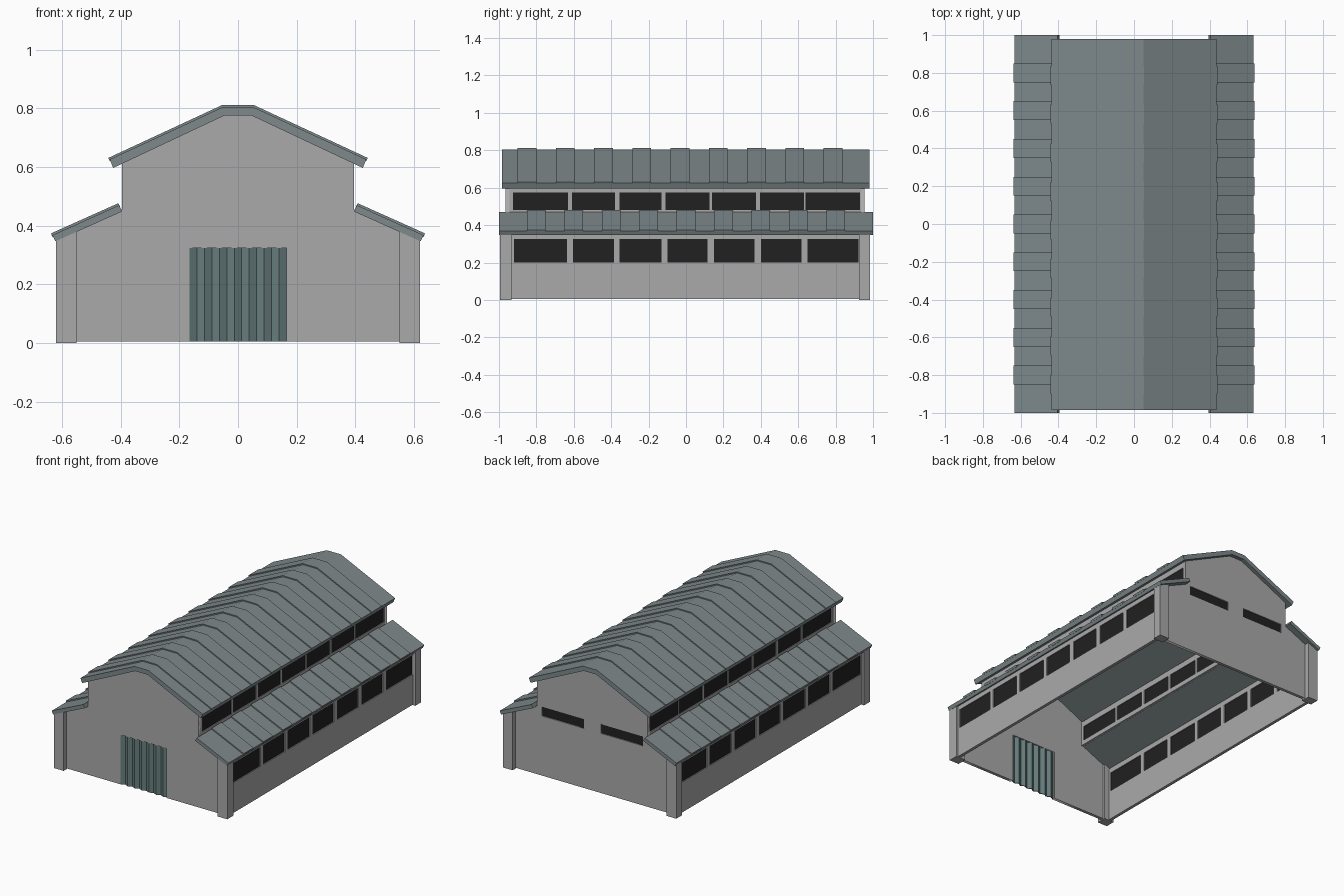
import bpy, bmesh

if "Cube" in bpy.data.objects:
    bpy.data.objects.remove(bpy.data.objects["Cube"])


def material(name, rgb):
    m = bpy.data.materials.new(name)
    m.diffuse_color = (*rgb, 1)
    m.use_nodes = True
    m.node_tree.nodes["Principled BSDF"].inputs["Base Color"].default_value = m.diffuse_color
    return m


ROOF = material("roof_grey", (0.21, 0.25, 0.26))
DOOR = material("door_teal", (0.14, 0.21, 0.21))
GLASS = material("dark_glass", (0.015, 0.015, 0.015))
WALL = material("wall_grey", (0.4, 0.4, 0.4))


def finish(name, bm, mat):
    bmesh.ops.recalc_face_normals(bm, faces=bm.faces)
    me = bpy.data.meshes.new(name)
    bm.to_mesh(me)
    bm.free()
    me.materials.append(mat)
    ob = bpy.data.objects.new(name, me)
    bpy.context.collection.objects.link(ob)
    return ob


def add_prism(bm, pts, y0, y1):
    """Extrude an x-z outline along y."""
    a = [bm.verts.new((x, y0, z)) for x, z in pts]
    b = [bm.verts.new((x, y1, z)) for x, z in pts]
    bm.faces.new(a)
    bm.faces.new(b)
    n = len(pts)
    for i in range(n):
        j = (i + 1) % n
        bm.faces.new((a[i], a[j], b[j], b[i]))


def add_box(bm, x, y, z):
    add_prism(bm, [(x[0], z[0]), (x[1], z[0]), (x[1], z[1]), (x[0], z[1])], *y)


def mirrored(half):
    return half + [(-x, z) for x, z in reversed(half)]


def gable(name, outline, holes, y0, y1):
    """Flat wall with window holes, made from a filled 2D curve."""
    cu = bpy.data.curves.new(name, 'CURVE')
    cu.dimensions, cu.fill_mode, cu.extrude = '2D', 'BOTH', (y1 - y0) / 2
    for pts in [outline] + holes:
        sp = cu.splines.new('POLY')
        sp.points.add(len(pts) - 1)
        for p, (x, z) in zip(sp.points, pts):
            p.co = (x, z, 0, 1)
        sp.use_cyclic_u = True
    ob = bpy.data.objects.new(name, cu)
    bpy.context.collection.objects.link(ob)
    ob.rotation_euler.x = 1.5707963
    ob.location.y = (y0 + y1) / 2
    bpy.ops.object.select_all(action='DESELECT')
    ob.select_set(True)
    bpy.context.view_layer.objects.active = ob
    bpy.ops.object.convert(target='MESH')
    ob = bpy.context.object
    ob.data.materials.clear()
    ob.data.materials.append(WALL)


def window_wall(side, name, x0, x1, y0, y1, z0, z1, sill, head, wins):
    """Side wall built around a row of windows, with recessed panes."""
    xs = (side * x0, side * x1)
    bm = bmesh.new()
    add_box(bm, xs, (y0, y1), (z0, sill))
    add_box(bm, xs, (y0, y1), (head, z1))
    edges = [y0] + [v for w in wins for v in w] + [y1]
    for a, b in zip(edges[::2], edges[1::2]):
        add_box(bm, xs, (a, b), (sill, head))
    finish(name + "_wall", bm, WALL)
    bm = bmesh.new()
    inset = (x1 - x0) * 0.3
    for w in wins:
        add_box(bm, (side * (x0 + inset), side * (x1 - inset)), w, (sill, head))
    finish(name + "_windows", bm, GLASS)


# Gable ends: front has a door opening, back has two windows
half = [(0.60, 0.005), (0.60, 0.362), (0.395, 0.455), (0.395, 0.613), (0.045, 0.779)]
door_notch = [(-0.165, 0.005), (-0.165, 0.325), (0.165, 0.325), (0.165, 0.005)]
gable("front_gable_wall", mirrored(half) + door_notch, [], -0.965, -0.945)
holes = [[(s * 0.06, 0.39), (s * 0.36, 0.39), (s * 0.36, 0.45), (s * 0.06, 0.45)]
         for s in (-1, 1)]
gable("back_gable_wall", mirrored(half), holes, 0.935, 0.955)
bm = bmesh.new()
for s in (-1, 1):
    add_box(bm, (s * 0.06, s * 0.36), (0.941, 0.949), (0.39, 0.45))
finish("back_windows", bm, GLASS)

# Folded door sheet
bm = bmesh.new()
n, w = 13, 0.33 / 13
front = [(-0.165 + i * w, -0.965 + 0.014 * (i % 2)) for i in range(n + 1)]
ring = front + [(x, y + 0.006) for x, y in reversed(front)]
lo = [bm.verts.new((x, y, 0.005)) for x, y in ring]
hi = [bm.verts.new((x, y, 0.325)) for x, y in ring]
m = len(ring)
for i in range(m):
    j = (i + 1) % m
    bm.faces.new((lo[i], lo[j], hi[j], hi[i]))
for i in range(n):
    for v in (lo, hi):
        bm.faces.new((v[i], v[i + 1], v[m - 2 - i], v[m - 1 - i]))
finish("folding_door", bm, DOOR)

# Side walls, clerestory walls, corner posts and lower roofs
low_wins = [(-0.92, -0.635), (-0.605, -0.385), (-0.355, -0.13), (-0.1, 0.115),
            (0.15, 0.365), (0.4, 0.617), (0.65, 0.922)]
high_wins = [(-0.925, -0.63), (-0.61, -0.38), (-0.355, -0.13), (-0.11, 0.125),
             (0.14, 0.375), (0.395, 0.63), (0.64, 0.93)]
for s, side in ((-1, "left"), (1, "right")):
    window_wall(s, side + "_lower", 0.585, 0.605, -0.945, 0.935, 0.005, 0.358,
                0.2, 0.325, low_wins)
    window_wall(s, side + "_clerestory", 0.378, 0.395, -0.962, 0.952, 0.45, 0.612,
                0.48, 0.575, high_wins)
    for y0, y1, end in ((-0.995, -0.932, "front"), (0.925, 0.985, "back")):
        bm = bmesh.new()
        add_prism(bm, [(s * 0.55, 0), (s * 0.62, 0), (s * 0.62, 0.352), (s * 0.55, 0.384)],
                  y0, y1)
        finish(f"{side}_{end}_post", bm, WALL)
    bm = bmesh.new()
    add_prism(bm, [(s * x, z) for x, z in
                   [(0.405, 0.47), (0.632, 0.368), (0.622, 0.347), (0.394, 0.449)]], -1, 1)
    finish(side + "_lower_roof", bm, ROOF)
    bm = bmesh.new()
    for i in range(9):
        y = -0.85 + 0.2 * i
        add_prism(bm, [(s * x, z) for x, z in
                       [(0.407, 0.477), (0.637, 0.374), (0.632, 0.362), (0.402, 0.465)]],
                  y, y + 0.1)
    finish(side + "_lower_roof_battens", bm, ROOF)

# Upper roof with raised battens
outer = [(0.437, 0.626), (0.05, 0.805)]
inner = [(0.425, 0.597), (0.045, 0.776)]
bm = bmesh.new()
add_prism(bm, mirrored(outer) + mirrored(inner)[::-1], -0.985, 0.98)
finish("upper_roof", bm, ROOF)
bm = bmesh.new()
strip_top = mirrored([(0.442, 0.631), (0.052, 0.812)])
strip_low = mirrored([(0.437, 0.621), (0.05, 0.8)])
for i in range(9):
    y = -0.9 + 0.2045 * i
    add_prism(bm, strip_top + strip_low[::-1], y, y + 0.1)
finish("upper_roof_battens", bm, ROOF)
